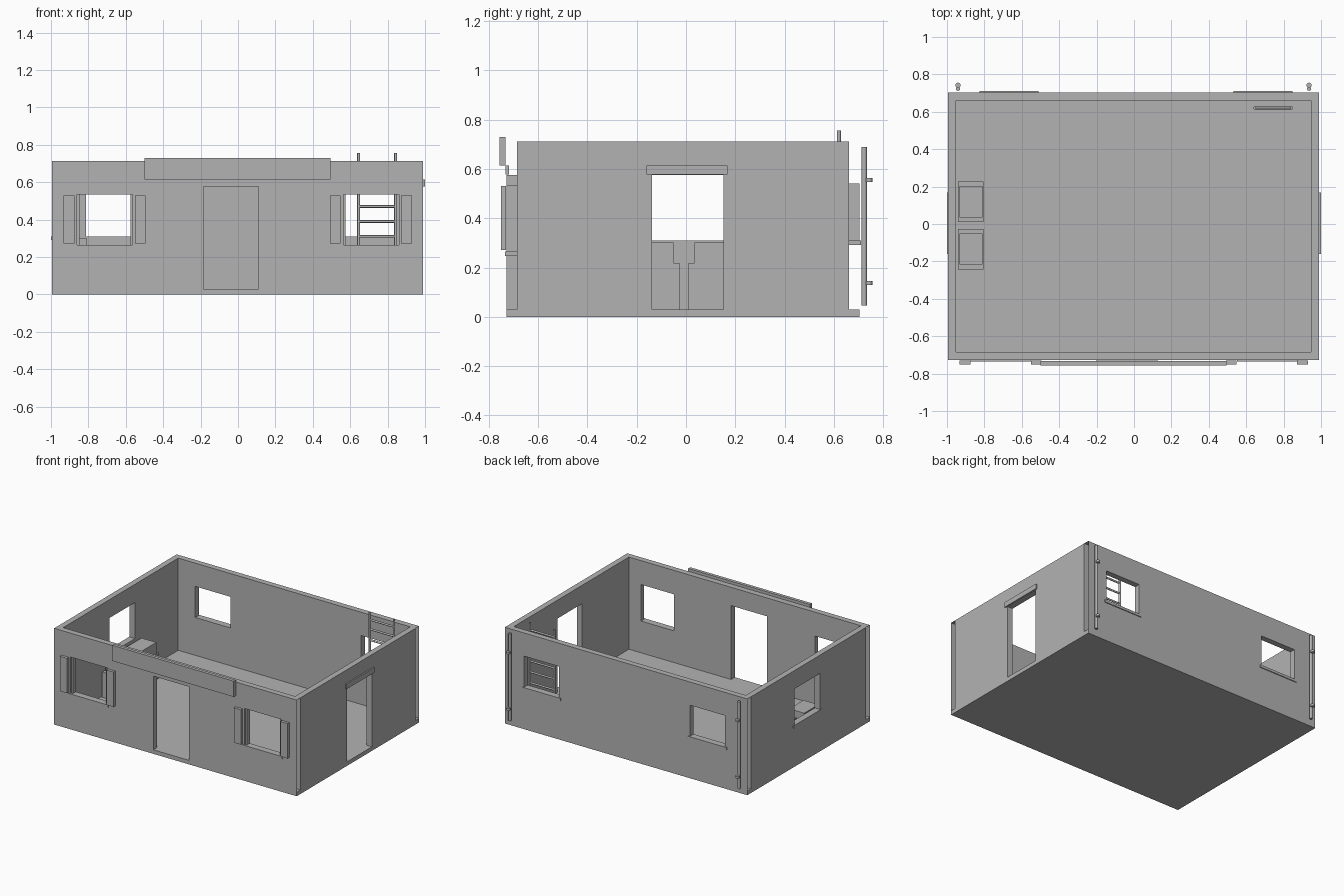
import bpy, bmesh
from mathutils import Vector

if "Cube" in bpy.data.objects:
    bpy.data.objects.remove(bpy.data.objects["Cube"], do_unlink=True)

grey = bpy.data.materials.new("plain_grey")
grey.use_nodes = True
COLOUR = (0.45, 0.45, 0.45, 1)
grey.diffuse_color = COLOUR
grey.node_tree.nodes["Principled BSDF"].inputs["Base Color"].default_value = COLOUR

# Outer limits of the room, wall thickness and heights
X0, X1, Y0, Y1 = -0.995, 0.99, -0.728, 0.704
T, FLOOR, TOP = 0.043, 0.03, 0.712


def finish(name, bm):
    mesh = bpy.data.meshes.new(name)
    bm.to_mesh(mesh)
    bm.free()
    mesh.materials.append(grey)
    obj = bpy.data.objects.new(name, mesh)
    bpy.context.collection.objects.link(obj)
    return obj


def box(name, x, y, z):
    bm = bmesh.new()
    bmesh.ops.create_cube(bm, size=1)
    for v in bm.verts:
        v.co = Vector([(r[0] + r[1]) / 2 + c * (r[1] - r[0]) for c, r in zip(v.co, (x, y, z))])
    return finish(name, bm)


def rod(name, start, end, radius, sides=12):
    a, b = Vector(start), Vector(end)
    bm = bmesh.new()
    bmesh.ops.create_cone(bm, cap_ends=True, segments=sides, radius1=radius,
                          radius2=radius, depth=(b - a).length)
    bmesh.ops.rotate(bm, verts=bm.verts, matrix=(b - a).to_track_quat("Z", "Y").to_matrix())
    bmesh.ops.translate(bm, verts=bm.verts, vec=(a + b) / 2)
    for f in bm.faces:
        f.smooth = len(f.verts) == 4
    obj = finish(name, bm)
    for e in obj.data.edges:
        e.use_edge_sharp = any(len(p.vertices) > 4 and set(e.vertices) <= set(p.vertices)
                               for p in obj.data.polygons)
    return obj


def wall(name, span, openings, place, depth, open_ends=False):
    """Panel with rectangular openings (u0, u1, z0, z1), extruded by depth."""
    us = sorted({*span, *(u for o in openings for u in o[:2])})
    zs = sorted({FLOOR, TOP, *(z for o in openings for z in o[2:])})
    bm = bmesh.new()
    for a, b in zip(us, us[1:]):
        for c, d in zip(zs, zs[1:]):
            u, z = (a + b) / 2, (c + d) / 2
            if not any(o[0] < u < o[1] and o[2] < z < o[3] for o in openings):
                bm.faces.new([bm.verts.new(place(*p)) for p in ((a, c), (b, c), (b, d), (a, d))])
    bmesh.ops.remove_doubles(bm, verts=bm.verts, dist=0.0001)
    new = bmesh.ops.extrude_face_region(bm, geom=bm.faces[:], use_keep_orig=True)["geom"]
    bmesh.ops.translate(bm, verts=[g for g in new if isinstance(g, bmesh.types.BMVert)], vec=depth)
    bmesh.ops.recalc_face_normals(bm, faces=bm.faces)
    if open_ends:
        ends = [f for f in bm.faces if all(abs(v.co.x - X0) < 0.001 for v in f.verts)
                or all(abs(v.co.x - X1) < 0.001 for v in f.verts)]
        bmesh.ops.delete(bm, geom=ends, context="FACES")
    return finish(name, bm)


# Floor and four walls; the long walls are hollow at their ends
front_windows = [(-0.86, -0.564, 0.265, 0.535), (0.564, 0.86, 0.265, 0.535)]
back_windows = [(-0.813, -0.525, 0.31, 0.54), (0.545, 0.833, 0.31, 0.54)]
front_door = (-0.184, 0.11, FLOOR, 0.576)
side_door = (-0.138, 0.152, FLOOR, 0.576)
side_window = (-0.145, 0.155, 0.31, 0.576)

box("floor", (X0, X1), (Y0, Y1), (0, FLOOR))
wall("front_wall", (X0, X1), front_windows + [front_door],
     lambda u, z: (u, Y0, z), (0, T, 0), True)
wall("back_wall", (X0, X1), back_windows,
     lambda u, z: (u, Y1, z), (0, -T, 0), True)
wall("left_wall", (Y0 + T, Y1 - T), [side_door],
     lambda u, z: (X1, u, z), (-T, 0, 0))
wall("right_wall", (Y0 + T, Y1 - T), [side_window],
     lambda u, z: (X0, u, z), (T, 0, 0))

# Front windows: sills, jambs and open shutters
for a, b, low, high in front_windows:
    box("front_sill", (a - 0.014, b + 0.014), (Y0 - 0.006, Y0 + T), (low - 0.019, low))
    for u in (a, b - 0.012):
        box("front_jamb", (u, u + 0.012), (Y0 + 0.01, Y0 + T), (low, high))
    for u in (a - 0.073, b + 0.012):
        box("shutter", (u, u + 0.058), (Y0 - 0.022, Y0 - 0.001), (0.272, 0.53))

# Back and side sills
for a, b, low, high in back_windows:
    box("back_sill", (a - 0.014, b + 0.014), (Y1 - T, Y1 + 0.006), (low - 0.019, low))
box("side_sill", (X0 - 0.005, X0 + T), (-0.16, 0.168), (0.291, 0.31))

# Door lintels and the board above the front door
box("front_lintel", (-0.2, 0.126), (Y0 - 0.004, Y0 + 0.01), (0.577, 0.614))
box("side_lintel", (X1 - 0.01, X1 + 0.01), (-0.16, 0.168), (0.577, 0.614))
box("front_board", (-0.5, 0.495), (-0.757, -0.733), (0.614, 0.73))

# Two stepped seats by the side window
for y in (-0.242, 0.01):
    box("seat_base", (-0.942, -0.804), (y, y + 0.216), (FLOOR, 0.218))
    box("seat_top", (-0.932, -0.81), (y + 0.025, y + 0.192), (0.218, 0.302))

# Drainpipes with brackets on the back corners
for x in (-0.941, 0.936):
    rod("drainpipe", (x, 0.723, 0.045), (x, 0.723, 0.688), 0.011)
    for z in (0.137, 0.555):
        rod("pipe_bracket", (x, 0.742, z - 0.008), (x, 0.742, z + 0.008), 0.014)

# Ladder against the back wall
for x in (0.645, 0.843):
    rod("ladder_rail", (x, 0.62, FLOOR), (x, 0.62, 0.755), 0.008)
for i in range(9):
    z = 0.07 + 0.08 * i - (0.01 if i == 8 else 0)
    rod("ladder_rung", (0.645, 0.62, z), (0.843, 0.62, z), 0.007)
